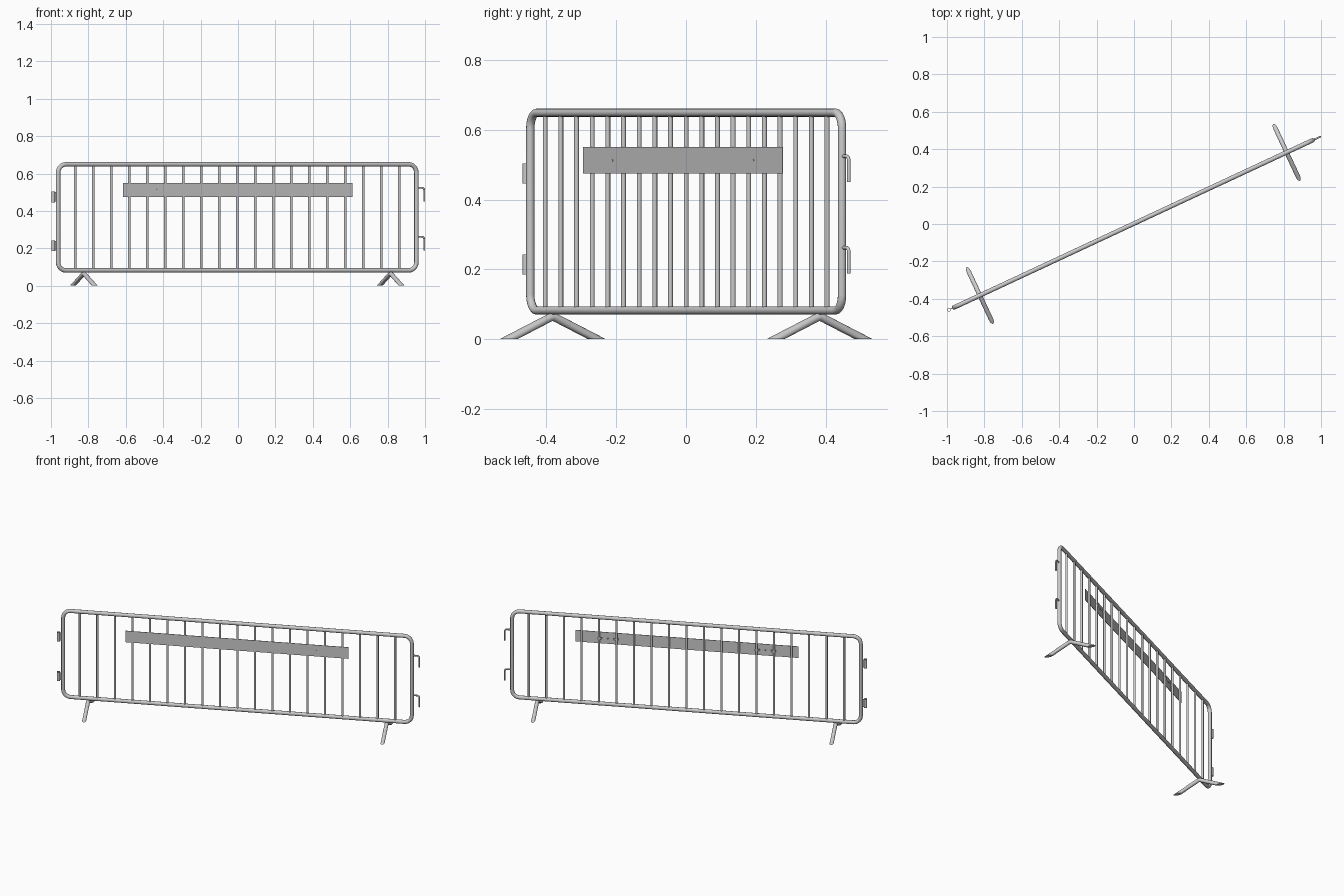
import bpy, bmesh, math
from mathutils import Matrix, Vector

if "Cube" in bpy.data.objects:
    bpy.data.objects.remove(bpy.data.objects["Cube"])

# The barrier is built along x, then turned 25 degrees in plan
PLACE = Matrix.Translation((-0.004, 0.0005, 0)) @ Matrix.Rotation(math.radians(25), 4, 'Z')


def finish(name, mesh, smooth=True):
    ob = bpy.data.objects.new(name, mesh)
    bpy.context.collection.objects.link(ob)
    mesh.transform(PLACE)
    if smooth:
        bpy.ops.object.select_all(action='DESELECT')
        ob.select_set(True)
        bpy.context.view_layer.objects.active = ob
        bpy.ops.object.shade_smooth_by_angle(angle=math.radians(40))
    return ob


def tube(name, pts, r, cyclic=False, res=3, ground_cut=False):
    cu = bpy.data.curves.new(name, 'CURVE')
    cu.dimensions = '3D'
    cu.bevel_depth, cu.bevel_resolution, cu.use_fill_caps = r, res, True
    sp = cu.splines.new('POLY')
    sp.points.add(len(pts) - 1)
    for p, co in zip(sp.points, pts):
        p.co = (*co, 1)
    sp.use_cyclic_u = cyclic
    tmp = bpy.data.objects.new(name + "_path", cu)
    bpy.context.collection.objects.link(tmp)
    dg = bpy.context.evaluated_depsgraph_get()
    mesh = bpy.data.meshes.new_from_object(tmp.evaluated_get(dg))
    bpy.data.objects.remove(tmp)
    bm = bmesh.new()
    bm.from_mesh(mesh)
    bmesh.ops.remove_doubles(bm, verts=bm.verts, dist=1e-5)
    if ground_cut:
        bmesh.ops.bisect_plane(bm, geom=bm.verts[:] + bm.edges[:] + bm.faces[:],
                               plane_co=(0, 0, 0), plane_no=(0, 0, 1), clear_inner=True)
        bmesh.ops.holes_fill(bm, edges=[e for e in bm.edges if e.is_boundary], sides=0)
    bmesh.ops.recalc_face_normals(bm, faces=bm.faces)
    bm.to_mesh(mesh)
    bm.free()
    return finish(name, mesh)


def box(name, c, size):
    bm = bmesh.new()
    bmesh.ops.create_cube(bm, size=1, matrix=Matrix.Translation(c) @ Matrix.Diagonal((*size, 1)))
    mesh = bpy.data.meshes.new(name)
    bm.to_mesh(mesh)
    bm.free()
    return finish(name, mesh, False)


def arc(cx, cz, r, a0, a1, n=6):
    return [(cx + r * math.cos(math.radians(a0 + (a1 - a0) * i / n)), 0,
             cz + r * math.sin(math.radians(a0 + (a1 - a0) * i / n))) for i in range(n + 1)]


# Outer frame: rounded rectangle of tube
U, Z0, Z1, R = 1.057, 0.082, 0.649, 0.045
frame = (arc(U - R, Z1 - R, R, 0, 90) + arc(-U + R, Z1 - R, R, 90, 180)
         + arc(-U + R, Z0 + R, R, 180, 270) + arc(U - R, Z0 + R, R, 270, 360))
tube("outer_frame", frame, 0.012, cyclic=True, res=4)

# Upright bars
STEP = 0.1062
for i in range(-9, 10):
    tube("upright_bar", [(i * STEP, 0, Z0), (i * STEP, 0, Z1)], 0.007)

# Sign panel on the front of the bars
box("sign_panel", (-0.002, -0.009, 0.5125), (1.352, 0.003, 0.075))

# Panel clips bridging two bars from behind, with a bolt through the panel
for s in (-1, 1):
    c = s * 4.5 * STEP
    prof = [(-0.065, -0.004), (-0.063, 0.006), (-0.053, 0.009), (-0.043, 0.006), (-0.034, -0.004),
            (0.034, -0.004), (0.043, 0.006), (0.053, 0.009), (0.063, 0.006), (0.065, -0.004)]
    bm = bmesh.new()
    lo, hi = [[bm.verts.new((c + x, y, 0.5125 + h)) for x, y in prof] for h in (-0.006, 0.006)]
    for i in range(len(prof) - 1):
        bm.faces.new((lo[i + 1], lo[i], hi[i], hi[i + 1]))
    bmesh.ops.solidify(bm, geom=bm.faces[:], thickness=0.002)
    bmesh.ops.recalc_face_normals(bm, faces=bm.faces)
    mesh = bpy.data.meshes.new("panel_clip")
    bm.to_mesh(mesh)
    bm.free()
    finish("panel_clip", mesh)
    tube("panel_bolt", [(c, -0.012, 0.5125), (c, 0.003, 0.5125)], 0.004)

# Splayed feet cut flat at the ground
for s in (-1, 1):
    x = s * 0.905
    tube("foot", [(x, -0.21, -0.033), (x, -0.012, 0.060), (x, 0, 0.064),
                  (x, 0.012, 0.060), (x, 0.21, -0.033)], 0.012, res=4, ground_cut=True)

# Coupling hooks on one end, sockets on the other
for z in (0.524, 0.262):
    hook = [(U, 0, z)] + arc(1.103 - 0.014, z - 0.014, 0.014, 90, 0, 5) + [(1.103, 0, z - 0.074)]
    tube("coupling_hook", hook, 0.005)

for z in (0.475, 0.214):
    # Hollow sleeve: lathed ring
    bm = bmesh.new()
    n = 16
    rings = [[bm.verts.new((-1.086 + r * math.cos(2 * math.pi * i / n),
                            r * math.sin(2 * math.pi * i / n), z + h)) for i in range(n)]
             for r, h in ((0.01, -0.029), (0.01, 0.029), (0.0075, 0.029), (0.0075, -0.029))]
    for k in range(4):
        a, b = rings[k], rings[(k + 1) % 4]
        for i in range(n):
            j = (i + 1) % n
            bm.faces.new((a[i], a[j], b[j], b[i]))
    bmesh.ops.recalc_face_normals(bm, faces=bm.faces)
    mesh = bpy.data.meshes.new("coupling_sleeve")
    bm.to_mesh(mesh)
    bm.free()
    finish("coupling_sleeve", mesh)
    box("sleeve_web", (-1.072, 0, z), (0.012, 0.004, 0.05))
